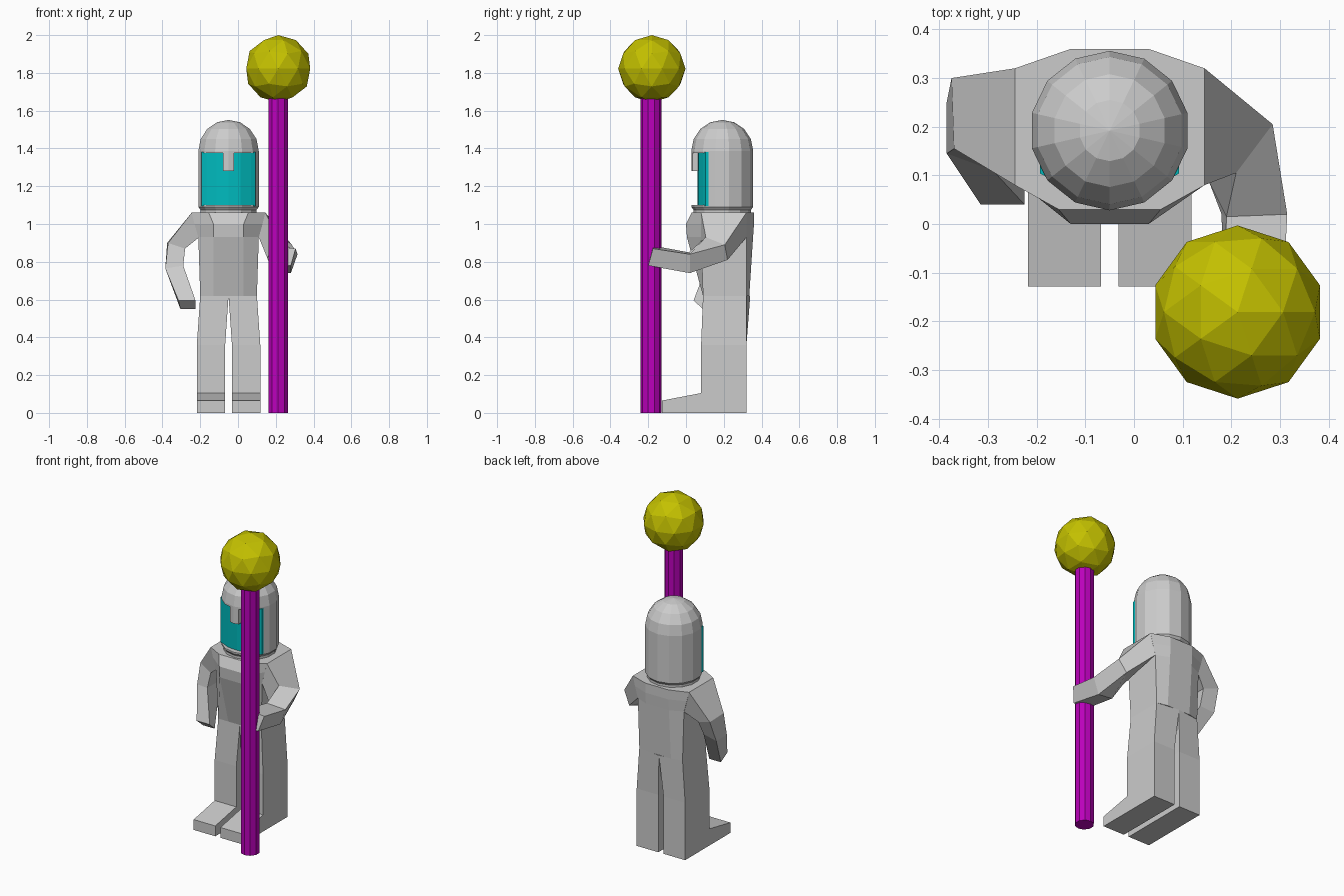
import bpy, bmesh, math
from mathutils import Matrix

if "Cube" in bpy.data.objects:
    bpy.data.objects.remove(bpy.data.objects["Cube"])

C = -0.05      # x of the figure's centre line
HY = 0.192     # y of the helmet axis


def finish(name, bm, colour=None):
    bmesh.ops.recalc_face_normals(bm, faces=bm.faces)
    me = bpy.data.meshes.new(name)
    bm.to_mesh(me)
    bm.free()
    ob = bpy.data.objects.new(name, me)
    bpy.context.collection.objects.link(ob)
    if colour:
        mat = bpy.data.materials.new(name + "_colour")
        mat.diffuse_color = (*colour, 1)
        mat.use_nodes = True
        mat.node_tree.nodes["Principled BSDF"].inputs["Base Color"].default_value = mat.diffuse_color
        me.materials.append(mat)
    return ob


def loft(name, rings, colour=None):
    """Skin a list of equal-length closed rings and cap both ends."""
    bm = bmesh.new()
    vs = [[bm.verts.new(p) for p in r] for r in rings]
    n = len(vs[0])
    for a, b in zip(vs, vs[1:]):
        for i in range(n):
            j = (i + 1) % n
            bm.faces.new((a[i], a[j], b[j], b[i]))
    bm.faces.new(vs[0])
    bm.faces.new(vs[-1])
    return finish(name, bm, colour)


# staff and ball
bm = bmesh.new()
bmesh.ops.create_cone(bm, cap_ends=True, segments=10, radius1=0.055, radius2=0.055,
                      depth=1.68, matrix=Matrix.Translation((0.213, -0.185, 0.84)))
finish("staff", bm, (0.5, 0.0, 0.5))
bm = bmesh.new()
bmesh.ops.create_icosphere(bm, subdivisions=2, radius=0.178,
                           matrix=Matrix.Translation((0.213, -0.181, 1.822)))
finish("staff_ball", bm, (0.55, 0.53, 0.0))


# torso: eight-sided rings (side, front and back half widths and depths)
def torso_ring(z, side, fw, fy, sy, bw, by):
    half = [(fw, fy), (side, sy), (side, 0.32), (bw, by)]
    pts = half + [(-x, y) for x, y in reversed(half)]
    return [(C + x, y, z) for x, y in pts]


loft("torso", [torso_ring(0.62, 0.150, 0.08, 0.09, 0.09, 0.08, 0.335),
               torso_ring(0.93, 0.160, 0.08, 0.005, 0.08, 0.08, 0.355),
               torso_ring(1.00, 0.180, 0.08, 0.0, 0.08, 0.08, 0.36),
               torso_ring(1.06, 0.195, 0.105, 0.03, 0.08, 0.08, 0.36)])

# legs and feet, one per side
for s, side in ((-1, "right"), (1, "left")):
    def leg_ring(z, inner, outer, front, back):
        return [(C + s * inner, front, z), (C + s * outer, front, z),
                (C + s * outer, 0.32, z), (C + s * inner, back, z)]
    loft(side + "_leg", [leg_ring(0, 0.018, 0.168, 0.08, 0.32),
                         leg_ring(0.36, 0.018, 0.168, 0.08, 0.32),
                         leg_ring(0.62, 0.0, 0.15, 0.09, 0.34)])
    foot = [(0.10, 0), (-0.128, 0), (-0.128, 0.065), (0.08, 0.105), (0.10, 0.105)]
    loft(side + "_foot", [[(C + s * x, y, z) for y, z in foot] for x in (0.018, 0.168)])

# lowered arm
loft("right_arm", [
    [(-0.245, 0.08, 1.06), (-0.245, 0.32, 1.06), (-0.205, 0.32, 0.93), (-0.205, 0.08, 0.93)],
    [(-0.37, 0.155, 0.90), (-0.375, 0.30, 0.90), (-0.28, 0.28, 0.87), (-0.28, 0.13, 0.87)],
    [(-0.385, 0.145, 0.765), (-0.385, 0.25, 0.765), (-0.29, 0.24, 0.78), (-0.29, 0.11, 0.78)],
    [(-0.315, 0.04, 0.595), (-0.305, 0.09, 0.55), (-0.225, 0.09, 0.55), (-0.225, 0.04, 0.595)]])

# raised arm holding the staff
loft("left_arm", [
    [(0.145, 0.08, 1.06), (0.145, 0.32, 1.06), (0.11, 0.32, 0.93), (0.11, 0.08, 0.93)],
    [(0.21, 0.105, 0.93), (0.285, 0.205, 0.89), (0.24, 0.22, 0.81), (0.155, 0.085, 0.82)],
    [(0.19, 0.015, 0.85), (0.315, 0.02, 0.84), (0.28, 0.02, 0.74), (0.18, 0.02, 0.75)],
    [(0.185, -0.175, 0.885), (0.305, -0.175, 0.87), (0.28, -0.20, 0.78), (0.185, -0.20, 0.78)]])

# helmet: revolved profile with a hemispherical dome
R, Z0, N = 0.164, 1.387, 14
profile = [(0.152, 1.055), (0.152, 1.075), (R, 1.09)]
profile += [(R * math.cos(a), Z0 + R * math.sin(a))
            for a in (math.radians(22.5 * k) for k in range(4))]
profile.append((0.0005, Z0 + R))
helmet = loft("helmet", [[(C + r * math.sin(2 * math.pi * i / N),
                           HY + r * math.cos(2 * math.pi * i / N), z) for i in range(N)]
                         for r, z in profile])

# face opening cut around a nose guard
opening = [(-0.14, 1.10), (0.14, 1.10), (0.14, 1.375), (0.03, 1.375),
           (0.03, 1.28), (-0.03, 1.28), (-0.03, 1.375), (-0.14, 1.375)]
cutter = loft("opening_cutter", [[(C + x, y, z) for x, z in opening] for y in (-0.1, 0.12)])
cutter.hide_render = True
cutter.hide_set(True)
mod = helmet.modifiers.new("opening", "BOOLEAN")
mod.object = cutter
mod.operation = "DIFFERENCE"
mod.solver = "EXACT"

# visor set back in the opening
front = [(-0.143, 0.14), (-0.143, 0.104), (-0.118, 0.09), (-0.063, 0.066), (0, 0.06),
         (0.063, 0.066), (0.118, 0.09), (0.143, 0.104), (0.143, 0.14)]
loft("visor", [[(C + x, y, z) for x, y in front] for z in (1.095, 1.38)], (0.0, 0.5, 0.52))
